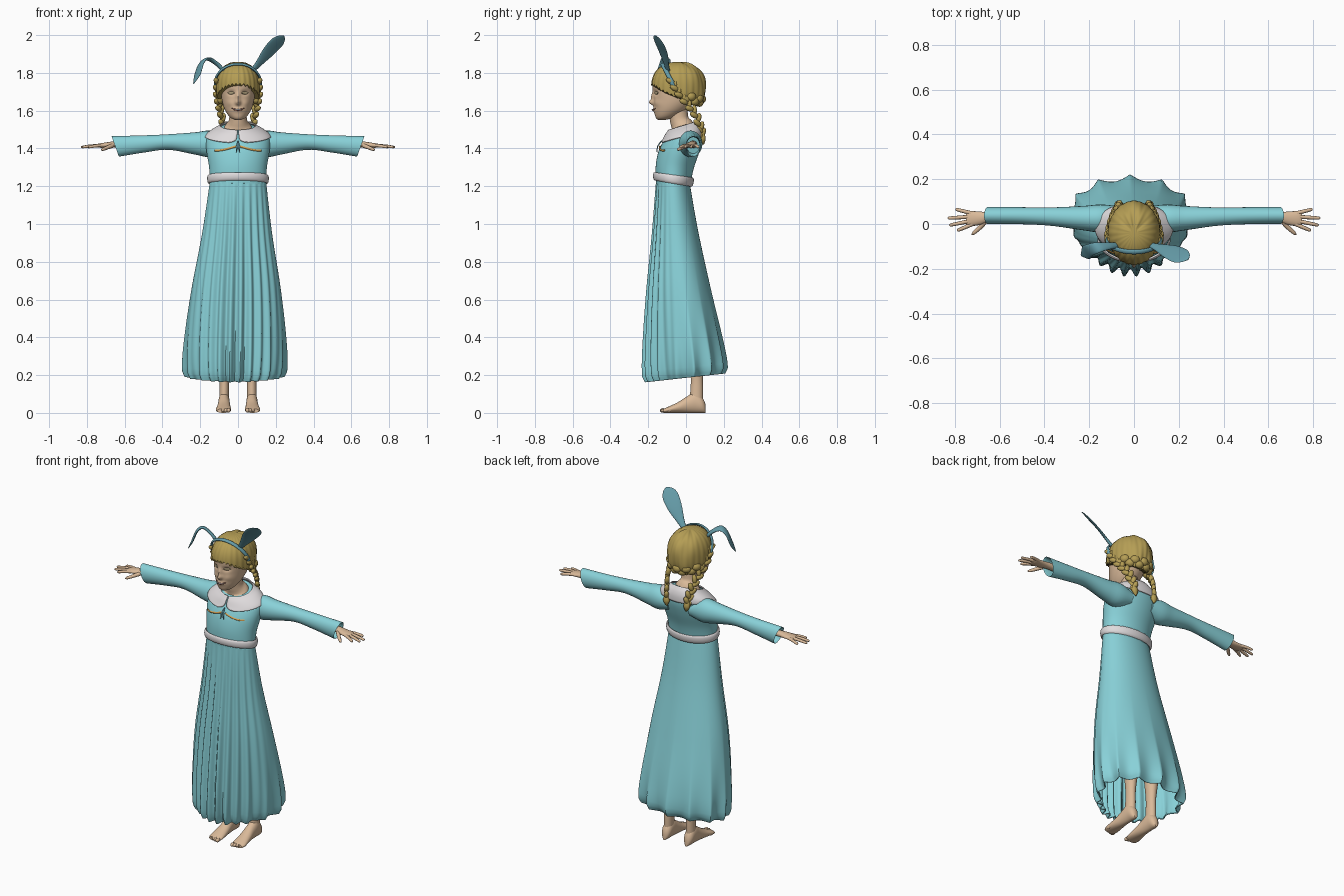
import bpy, bmesh
from math import sin, cos, pi, exp, sqrt, radians, copysign
from mathutils import Vector, Matrix
if "Cube" in bpy.data.objects:
    bpy.data.objects.remove(bpy.data.objects["Cube"])

def material(name, *rgb):
    m = bpy.data.materials.new(name)
    m.use_nodes = True
    m.diffuse_color = (*rgb, 1)
    m.node_tree.nodes["Principled BSDF"].inputs["Base Color"].default_value = (*rgb, 1)
    return m

DRESS = material("aqua cloth", .25, .64, .69)
TEAL = material("teal felt", .13, .33, .39)
WHITE = material("white cloth", .74, .71, .72)
SKIN = material("skin", .70, .49, .32)
HAIR = material("golden hair", .46, .34, .09)
GOLD = material("orange trim", .7, .36, .08)
LIP = material("dark lips", .22, .09, .07)
EYE = material("eyelid", .42, .34, .20)

def finish(name, bm, mat, thick=0):
    bmesh.ops.recalc_face_normals(bm, faces=bm.faces)
    mesh = bpy.data.meshes.new(name)
    bm.to_mesh(mesh)
    bm.free()
    mesh.materials.append(mat)
    ob = bpy.data.objects.new(name, mesh)
    bpy.context.collection.objects.link(ob)
    if thick:
        ob.modifiers.new("thickness", "SOLIDIFY").thickness = thick
    bpy.ops.object.select_all(action="DESELECT")
    ob.select_set(True)
    bpy.context.view_layer.objects.active = ob
    bpy.ops.object.shade_smooth_by_angle(angle=radians(60))

def loft(name, rings, mat, caps=True, loop=False, open_ring=False, thick=0):
    """Skin a list of equal point rings."""
    bm = bmesh.new()
    rows = [[bm.verts.new(p) for p in points] for points in rings]
    n = len(rows[0])
    for a, b in list(zip(rows, rows[1:])) + ([(rows[-1], rows[0])] if loop else []):
        for i in range(n - 1 if open_ring else n):
            j = (i + 1) % n
            bm.faces.new((a[i], a[j], b[j], b[i]))
    if caps and not loop:
        bm.faces.new(rows[0])
        bm.faces.new(rows[-1])
    finish(name, bm, mat, thick)

def sample(rows, t):
    """Smooth interpolation of a table keyed by its first column."""
    i = max([k for k in range(len(rows) - 1) if rows[k][0] <= t] or [0])
    a, b, p, q = rows[i], rows[i + 1], rows[max(i - 1, 0)], rows[min(i + 2, len(rows) - 1)]
    h = b[0] - a[0]
    s = min(max((t - a[0]) / h, 0), 1)
    out = []
    for k in range(1, len(a)):
        ma, mb, d = (b[k] - p[k]) / (b[0] - p[0]) * h, (q[k] - a[k]) / (q[0] - a[0]) * h, b[k] - a[k]
        out.append(a[k] + s * (ma + s * (3 * d - 2 * ma - mb + s * (ma + mb - 2 * d))))
    return out

def span(a, b, n):
    return [a + (b - a) * i / (n - 1) for i in range(n)]

def turn(n):
    return span(0, 2 * pi, n + 1)[:-1]

def ring(c, a, b, n=24):
    return [Vector(c) + Vector(a) * cos(t) + Vector(b) * sin(t) for t in turn(n)]

def tube(name, pts, side, mat, flip=1, steps=4, n=16):
    """Tube through (x, y, z, side radius, other radius) points."""
    table = [(i, p[0] * flip) + tuple(p[1:]) for i, p in enumerate(pts)]
    rows = [sample(table, t) for t in span(0, len(pts) - 1, (len(pts) - 1) * steps + 1)]
    rings = []
    for i, r in enumerate(rows):
        d = Vector(rows[min(i + 1, len(rows) - 1)][:3]) - Vector(rows[max(i - 1, 0)][:3])
        s = (Vector(side) - d * Vector(side).dot(d) / d.length_squared).normalized()
        rings.append(ring(r[:3], s * r[3], d.cross(s).normalized() * r[4], n))
    loft(name, rings, mat)

def balls(name, items, mat):
    """Joined ellipsoids given as (centre, radii, rotation)."""
    bm = bmesh.new()
    for c, r, rot in items:
        bmesh.ops.create_uvsphere(bm, u_segments=12, v_segments=8, radius=1,
                                  matrix=Matrix.Translation(c) @ rot @ Matrix.Diagonal((*r, 1)))
    finish(name, bm, mat)

def girth(rows, u, t, off=0):
    """Point on a tilted body section: rows are height, half width, front, back, tilt."""
    hw, yf, yb, tilt = sample(rows, u)
    y = ((yb - yf) / 2 + off) * sin(t)
    return Vector(((hw + off) * cos(t), (yf + yb) / 2 + y, u + tilt * y))

# Bodice, belt and collar share one body shape
BODY = [(1.2, .148, -.16, .02, -.18), (1.3, .153, -.16, .04, -.1), (1.38, .166, -.147, .07, 0),
        (1.43, .17, -.13, .085, .1), (1.465, .162, -.115, .085, .2), (1.495, .125, -.1, .075, .25),
        (1.515, .085, -.085, .06, .3)]
loft("bodice", [[girth(BODY, u, t) for t in turn(64)] for u in span(1.2, 1.515, 28)], DRESS)
loft("belt", [[girth(BODY, 1.237 + .023 * sin(a), t, .006 + .008 * cos(a)) for t in turn(64)]
              for a in turn(12)], WHITE, loop=True)
collar = []
for v in span(0, 1, 12):
    gap = .03 + .25 * v ** 6
    collar.append([girth(BODY, 1.517 - v * (.077 - .016 * cos(t) ** 2), t, .009) + Vector((0, 0, .006))
                   for t in span(-pi / 2 + gap, 1.5 * pi - gap, 70)])
loft("collar", collar, WHITE, caps=False, open_ring=True, thick=.006)

# Festoon trim and small bow under the collar
for s, side in ((1, "left"), (-1, "right")):
    trim = [girth(BODY, 1.425 - .034 * abs(sin(2.2 * a)), a - pi / 2, .004) for a in span(.06, .8, 13)]
    tube(side + "_trim", [(*p, .005, .004) for p in trim], (0, 0, 1), GOLD, s, steps=1, n=6)
    tube(side + "_bow_end", [(0, -.13, 1.44, .003, .003), (.005, -.15, 1.41, .005, .003),
                             (.01, -.153, 1.38, .002, .002)], (1, 0, 0), TEAL, s, n=8)

# Skirt with deep pleats in front and a scalloped hem behind
SKIRT = [(.185, .26, -.22, .208, .11), (.22, .274, -.235, .222, .1), (.36, .27, -.233, .2, .05),
         (.65, .236, -.212, .133, 0), (.95, .185, -.182, .067, 0), (1.23, .148, -.158, .02, -.18)]
skirt = []
for u in [.185, .19, .2] + span(.215, 1.23, 40):
    drop = (1.23 - u) / 1.045
    row = []
    for t in turn(240):
        front = max(0, -sin(t)) ** 1.3
        fold = front * .038 * drop ** .7 * (.5 + .5 * cos(24 * (t + pi / 2)))
        fold += (1 - front) * .034 * drop ** 5 * abs(sin(7 * (t - pi / 2)))
        p = girth(SKIRT, u, t, -fold)
        p.x = p.x * (1 + .24 * drop * sin(t)) - .018 * drop
        row.append(p)
    skirt.append(row)
loft("skirt", skirt, DRESS, caps=False, thick=.006)

# Sleeves, hands, legs and feet, built for both sides
SLEEVE = [(.07, .03, .05, 1.42, .045), (.15, .025, .062, 1.424, .07), (.22, .026, .055, 1.426, .06),
          (.37, .033, .041, 1.434, .041), (.5, .037, .038, 1.424, .045), (.65, .038, .039, 1.411, .054)]
FOOT = [(-.118, .034, .022), (-.1, .041, .03), (-.04, .036, .058), (.01, .031, .09),
        (.05, .03, .11), (.088, .026, .08), (.104, .012, .045)]
FINGERS = {"index": (0, .79, -.03), "middle": (.016, .825, -.006),
           "ring": (.033, .832, .026), "little": (.047, .797, .066)}
for s, side in ((1, "left_"), (-1, "right_")):
    rings = []
    for x in span(.07, .65, 30) + [.64, .58]:
        y, ry, z, rz = sample(SLEEVE, x)
        k = .9 if len(rings) >= 30 else 1
        shear = .36 * max(0, (x - .4) / .25)
        rings.append(ring((s * x, y, z), (0, ry * k, 0), (s * shear * rz * k, 0, rz * k)))
    loft(side + "sleeve", rings, DRESS)
    tube(side + "palm", [(.57, .036, 1.422, .024, .02), (.65, .032, 1.421, .023, .017), (.69, .026, 1.418, .03, .015),
                         (.735, .024, 1.415, .034, .011), (.75, .024, 1.414, .026, .006)], (0, 1, 0), SKIN, s)
    for finger, (y, tip_x, tip_y) in FINGERS.items():
        tube(side + finger + "_finger",
             [(.72 + (tip_x - .72) * f, y + (tip_y - y) * f, 1.416 - .01 * f * f, r, r)
              for f, r in ((0, .009), (.5, .0085), (.92, .007), (1, .002))], (0, 1, 0), SKIN, s, 3, 10)
    tube(side + "thumb", [(.665, .01, 1.415, .012, .012), (.69, -.018, 1.405, .01, .01),
                          (.715, -.04, 1.395, .008, .008), (.725, -.047, 1.392, .002, .002)], (0, 0, 1), SKIN, s, 3, 10)
    tube(side + "leg", [(.074, .055, .05, .026, .036), (.073, .057, .12, .025, .034), (.073, .058, .2, .026, .033),
                        (.073, .058, .38, .042, .048), (.075, .02, .62, .042, .046), (.075, -.03, .95, .06, .06)],
         (1, 0, 0), SKIN, s)
    rings = []
    for y in span(-.118, .104, 22):
        hw, top = sample(FOOT, y)
        rings.append(ring((s * (.074 + .03 * max(0, -y)), y, top * .5), (hw, 0, 0), (0, 0, top * .5)))
    loft(side + "foot", rings, SKIN)
    balls(side + "toes", [((s * (.05 + .0145 * i), -.122 + .002 * i * i, .013), (.011 - .001 * i, .016, .012 - .001 * i),
                           Matrix.Identity(4)) for i in range(5)], SKIN)

# Neck and head with sculpted features
tube("neck", [(0, -.014, 1.47, .09, .075), (0, -.018, 1.512, .074, .062), (0, -.035, 1.55, .048, .05),
              (0, -.045, 1.62, .047, .052)], (1, 0, 0), SKIN, n=32)
HEAD = [(1.551, .016, -.148, -.11), (1.56, .036, -.158, -.07), (1.58, .055, -.165, -.03), (1.61, .072, -.168, .01),
        (1.65, .084, -.17, .045), (1.7, .09, -.175, .065), (1.76, .09, -.175, .07), (1.81, .07, -.14, .05)]
# Each bump is height, centre x, centre z, width x, width z
BUMPS = {"nose": (.023, 0, 1.643, .013, .014), "bridge": (.012, 0, 1.67, .01, .025), "mouth": (.007, 0, 1.604, .03, .013),
         "cheek": (.006, .045, 1.64, .02, .02), "socket": (-.011, .036, 1.694, .018, .013)}

def face(x, z):
    """Depth of the face surface."""
    hw, yf, yb = sample(HEAD, z)
    y = (yf + yb) / 2 - (yb - yf) / 2 * sqrt(max(0, 1 - (x / hw) ** 2))
    return y - sum(h * exp(-((abs(x) - cx) / wx) ** 2 - ((z - cz) / wz) ** 2) for h, cx, cz, wx, wz in BUMPS.values())

head = []
for z in span(1.551, 1.81, 60):
    hw, yf, yb = sample(HEAD, z)
    head.append([Vector((p.x, face(p.x, z), z)) if p.y < (yf + yb) / 2 - .001 else p
                 for p in ring((0, (yf + yb) / 2, z), (hw, 0, 0), (0, (yb - yf) / 2, 0), 96)])
loft("head", head, SKIN)
for name, mat, z, r, w, out in (("lips", LIP, 1.603, .006, .034, 0), ("teeth", WHITE, 1.605, .003, .022, .004)):
    tube(name, [(x, face(x, z) - out, z + 10 * x * x, r * (1.05 - (x / w) ** 2), .003) for x in span(-w, w, 9)],
         (0, 0, 1), mat, n=8)
for s, side in ((1, "left"), (-1, "right")):
    tube(side + "_eye", [(x, face(x, 1.694), 1.694, .01 * (1.05 - ((x - .036) / .018) ** 2), .004)
                         for x in span(.018, .054, 7)], (0, 0, 1), EYE, s, n=8)

# Hair cap with strands, nape roll and two braids
def dome(t, f, k=1):
    sp, cp = sin(f) ** .85, copysign(abs(cos(f)) ** .85, cos(f))
    return Vector((.117 * k * sp * cos(t), -.04 + .143 * k * sp * sin(t), 1.72 + .138 * k * cp))

cap = []
for v in span(.05, 1, 26):
    cap.append([dome(t, v * radians(108 + 24 * sin(t) + 2 * cos(36 * t)),
                     1 + .012 * v * cos(24 * t) + .03 * max(0, sin(t)) * sin(7 * t) * sin(9 * v)) for t in turn(144)])
loft("hair_cap", cap, HAIR, thick=.012)
balls("nape_roll", [(dome(t, radians(106 + 12 * sin(t) + 5 * (-1) ** i), .93), (.028, .022, .024),
                     Matrix.Rotation(t + pi / 2, 4, "Z")) for i, t in enumerate(span(.3, pi - .3, 11))], HAIR)
BRAID = [(0, .108, -.075, 1.76), (1, .112, -.04, 1.7), (2, .103, .005, 1.64),
         (3, .089, .05, 1.58), (4, .077, .076, 1.51), (5, .07, .086, 1.46)]
for s, side in ((1, "left"), (-1, "right")):
    knots = []
    for i, t in enumerate(span(0, 4.8, 17)):
        a, b = Vector(sample(BRAID, t)), Vector(sample(BRAID, t + .1))
        d = (b - a).normalized()
        across = (d.cross(Vector((1, 0, 0))).normalized() + Vector((.7, 0, 0))) * (-1) ** i
        c, aim = a + across * .008, d - across * .6
        c.x, aim.x = c.x * s, aim.x * s
        knots.append((c, (.014, .015, .027), aim.to_track_quat("Z", "Y").to_matrix().to_4x4()))
    balls(side + "_braid", knots, HAIR)
    tube(side + "_braid_tail", [(.07, .084, 1.485, .012, .012), (.068, .09, 1.45, .02, .015),
                                (.064, .092, 1.42, .003, .003)], (1, 0, 0), HAIR, s, n=10)

# Headband with one raised and one folded ear
tube("headband", [(.122 * cos(a), -.07 - .055 * max(0, sin(a)), 1.742 + .105 * sin(a), .011, .006)
                  for a in span(-.1, pi + .1, 15)], (0, 1, .4), TEAL, n=10)
tube("left_rabbit_ear", [(.075, -.095, 1.81, .013, .01), (.11, -.105, 1.85, .022, .008), (.16, -.122, 1.91, .04, .007),
                         (.205, -.142, 1.96, .044, .006), (.23, -.152, 1.985, .028, .004), (.242, -.158, 1.996, .006, .002)],
     (-.65, -.6, .35), TEAL, steps=6)
tube("right_rabbit_ear", [(-.075, -.095, 1.81, .013, .01), (-.115, -.098, 1.85, .018, .008), (-.16, -.105, 1.874, .024, .007),
                          (-.193, -.115, 1.85, .028, .007), (-.215, -.128, 1.79, .032, .006), (-.235, -.14, 1.743, .005, .002)],
     (.5, -.8, .2), TEAL, steps=6)
